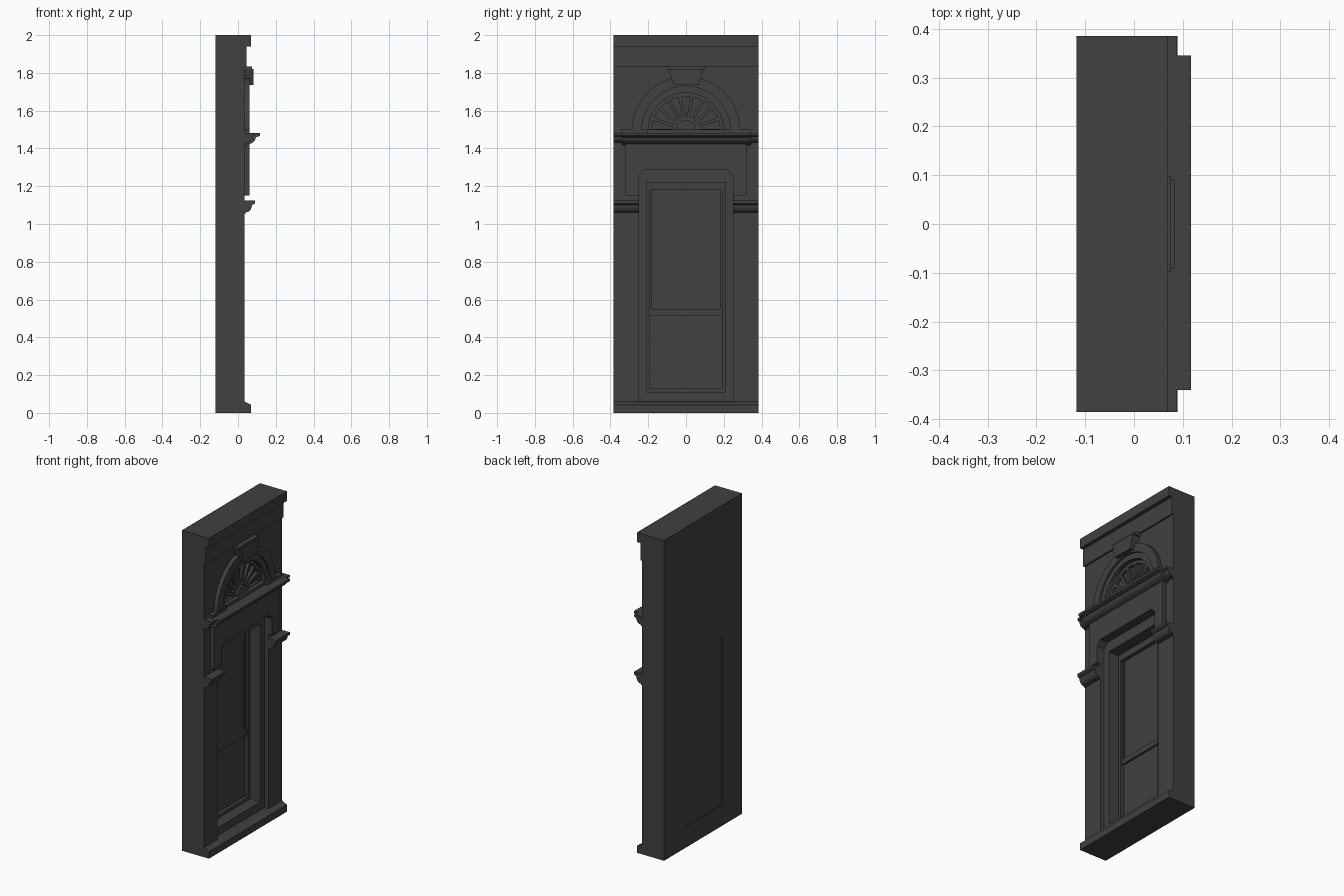
import bpy, bmesh
from math import pi, sin, cos

cube = bpy.data.objects.get("Cube")
if cube:
    bpy.data.objects.remove(cube, do_unlink=True)

stone = bpy.data.materials.new("dark grey stone")
stone.use_nodes = True
GREY = (0.052, 0.052, 0.052, 1)
stone.diffuse_color = GREY
bsdf = stone.node_tree.nodes["Principled BSDF"]
bsdf.inputs["Base Color"].default_value = GREY
bsdf.inputs["Roughness"].default_value = 0.8

BACK, FACE, HALF = -0.118, 0.035, 0.385
SPRING = 1.495


def prism(name, outline, a, b, axis="x"):
    """Extrude a (y, z) outline along x, or an (x, z) outline along y."""
    bm = bmesh.new()

    def place(p, t):
        return (t, p[0], p[1]) if axis == "x" else (p[0], t, p[1])
    ends = [[bm.verts.new(place(p, t)) for p in outline] for t in (a, b)]
    bm.faces.new(ends[0])
    bm.faces.new(ends[1][::-1])
    n = len(outline)
    for i in range(n):
        j = (i + 1) % n
        bm.faces.new((ends[0][i], ends[1][i], ends[1][j], ends[0][j]))
    bmesh.ops.recalc_face_normals(bm, faces=bm.faces)
    mesh = bpy.data.meshes.new(name)
    bm.to_mesh(mesh)
    bm.free()
    mesh.materials.append(stone)
    ob = bpy.data.objects.new(name, mesh)
    bpy.context.collection.objects.link(ob)
    return ob


def rect(y0, y1, z0, z1):
    return [(y0, z0), (y1, z0), (y1, z1), (y0, z1)]


def arc(r, a0=0.0, a1=pi, n=20):
    return [(r * cos(a0 + (a1 - a0) * i / n), SPRING + r * sin(a0 + (a1 - a0) * i / n))
            for i in range(n + 1)]


def cut(target, cutter):
    cutter.hide_render = True
    mod = target.modifiers.new("cut", "BOOLEAN")
    mod.operation = "DIFFERENCE"
    mod.solver = "EXACT"
    mod.object = cutter
    bpy.context.view_layer.objects.active = target
    bpy.ops.object.modifier_apply(modifier=mod.name)
    bpy.data.objects.remove(cutter, do_unlink=True)


# Wall slab with stepped window reveal
wall = prism("wall", rect(-HALF, HALF, 0, 2), BACK, FACE)
for y, z0, z1, depth in ((0.25, 0.06, 1.285, 0.007),
                         (0.21, 0.11, 1.22, -0.063),
                         (0.19, 0.13, 1.18, -0.085)):
    cut(wall, prism("reveal_cutter", rect(-y, y, z0, z1), depth, 0.2))
cut(wall, prism("back_cutter", rect(-0.19, 0.19, 0.13, 1.18), -0.2, BACK + 0.003))

# Fanlight: shallow half round recess, then radiating petals
cut(wall, prism("fan_cutter", arc(0.2), 0.022, 0.2))
PETALS = 9
for i in range(PETALS):
    mid = pi * (i + 0.5) / PETALS
    petal = arc(0.18, mid - 0.125, mid + 0.125, 4) + arc(0.075, mid + 0.07, mid - 0.07, 2)
    cut(wall, prism("petal_cutter", petal, 0.004, 0.2))
prism("fan_hub", arc(0.055, n=10), 0.015, 0.034)

# Sash: middle rail and slim stiles of the upper light
prism("middle_rail", rect(-0.19, 0.19, 0.515, 0.548), -0.087, -0.072)
for s, side in ((-1, "right"), (1, "left")):
    prism(side + "_sash_stile", rect(*sorted((s * 0.181, s * 0.191)), 0.54, 1.18),
          -0.087, -0.077)

# Plinth with sloped top
prism("plinth", [(-0.1, 0), (0.069, 0), (0.069, 0.043), (FACE, 0.06), (-0.1, 0.06)],
      -HALF, HALF, "y")

# Top band and frieze
prism("top_band", rect(-HALF, HALF, 1.94, 2), 0, 0.069)
prism("frieze", rect(-HALF, HALF, 1.832, 1.945), 0, 0.046)

# Raised panel over the window, with legs down to the impost ledges
panel = [(0.32, 1.15), (0.32, 1.45)]
opening = [(0.22, 1.285), (0.25, 1.255), (0.25, 1.15)]
prism("window_head_panel",
      panel + [(-y, z) for y, z in reversed(panel)]
      + [(-y, z) for y, z in reversed(opening)] + opening, 0.007, 0.06)


def ledge(name, reach, z0, z1, y0, y1):
    """Ledge with a square nosing over a hollow moulding."""
    h, d = z1 - z0, reach - FACE
    prof = [(0, z0), (FACE + 0.12 * d, z0)]
    prof += [(FACE + d * (0.12 + 0.6 * sin(t * pi / 10)),
              z0 + h * (0.1 + 0.55 * (1 - cos(t * pi / 10)))) for t in range(6)]
    prof += [(reach - 0.08 * d, z1 - 0.27 * h), (reach, z1 - 0.22 * h), (reach, z1), (0, z1)]
    prism(name, prof, y0, y1, "y")


# Cornice, its side returns and the impost ledges
ledge("cornice", 0.117, 1.415, 1.482, -0.34, 0.345)
for s, side in ((-1, "right"), (1, "left")):
    ledge(side + "_cornice_return", 0.088, 1.425, 1.482, *sorted((s * 0.33, s * HALF)))
    ledge(side + "_impost_ledge", 0.089, 1.055, 1.125, *sorted((s * 0.25, s * HALF)))
    prism(side + "_arch_foot", rect(*sorted((s * 0.2, s * 0.345)), 1.478, 1.5), 0, 0.062)

# Arch mouldings
for name, r_out, r_in, x in (("outer_arch", 0.287, 0.235, 0.06),
                             ("inner_arch", 0.237, 0.2, 0.048)):
    prism(name, arc(r_out) + arc(r_in)[::-1], 0.01, x)
prism("fan_sill", rect(-0.21, 0.21, 1.478, 1.5), 0.0, 0.048)

# Keystone with cap
prism("keystone", [(-0.066, 1.735), (0.066, 1.735), (0.092, 1.82), (-0.092, 1.82)],
      0.02, 0.083)
prism("keystone_cap", rect(-0.098, 0.098, 1.815, 1.834), 0.02, 0.075)
